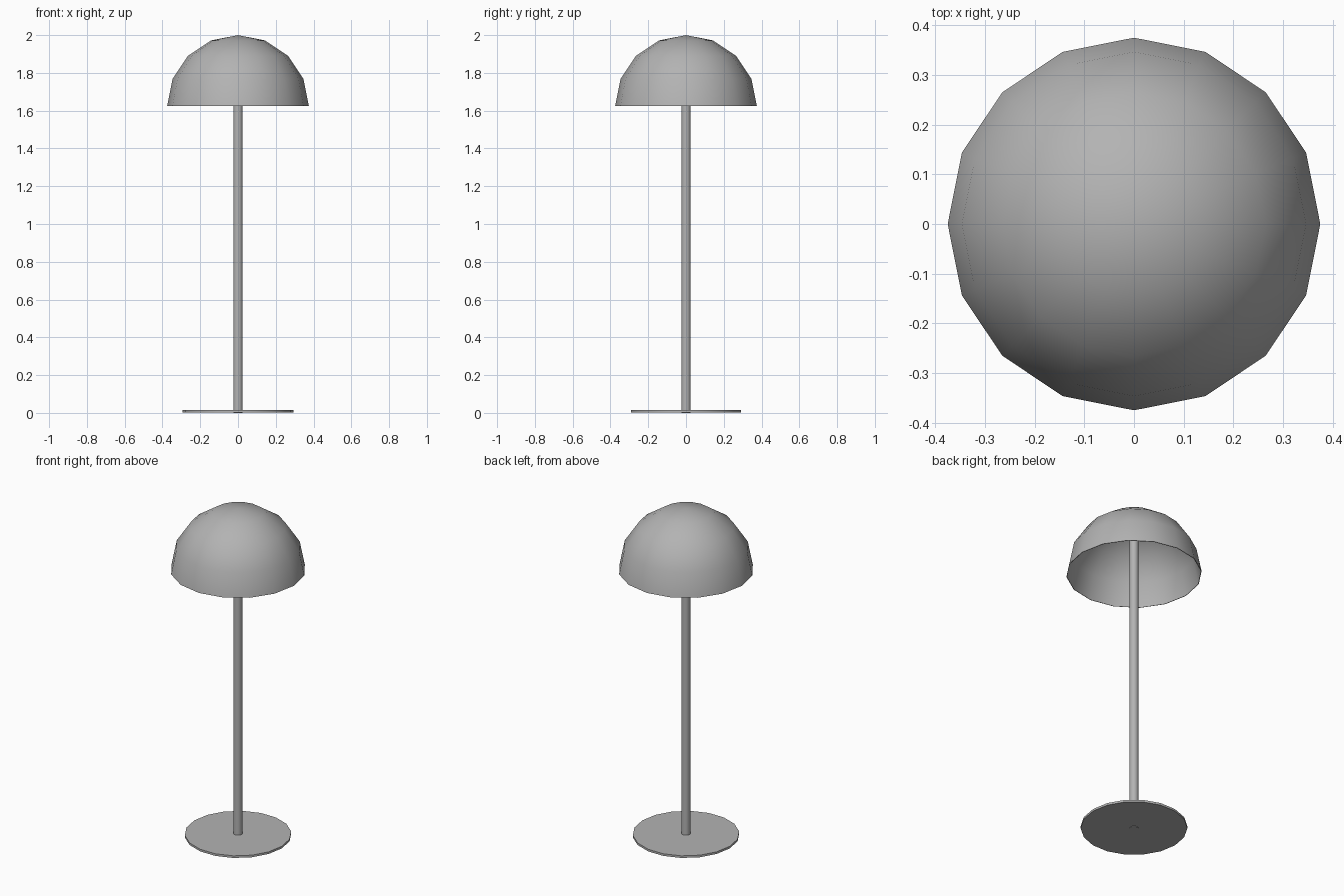
import bpy, bmesh, math

if "Cube" in bpy.data.objects:
    bpy.data.objects.remove(bpy.data.objects["Cube"])

# mid-dark grey shared by all parts
grey = bpy.data.materials.new("grey")
grey.diffuse_color = (0.45, 0.45, 0.45, 1)
grey.use_nodes = True
grey.node_tree.nodes["Principled BSDF"].inputs["Base Color"].default_value = grey.diffuse_color


def finish(obj, name):
    obj.name = name
    obj.data.materials.append(grey)
    bpy.ops.object.select_all(action='DESELECT')
    obj.select_set(True)
    bpy.context.view_layer.objects.active = obj
    for mod in list(obj.modifiers):
        bpy.ops.object.modifier_apply(modifier=mod.name)
    bpy.ops.object.shade_smooth_by_angle(angle=math.radians(40))


def cylinder(name, sides, radius, z0, z1):
    # turned so that one corner lies on the x axis
    bpy.ops.mesh.primitive_cylinder_add(vertices=sides, radius=radius, depth=z1 - z0,
                                        location=(0, 0, (z0 + z1) / 2),
                                        rotation=(0, 0, math.pi / 2))
    finish(bpy.context.object, name)


# round foot plate and pole running from the foot to the top of the shade
cylinder("base", 18, 0.295, 0.003, 0.016)
cylinder("pole", 16, 0.025, 0.0, 1.99)

# hemispherical shade, open underneath
bpy.ops.mesh.primitive_uv_sphere_add(segments=16, ring_count=8, radius=0.375,
                                     location=(0, 0, 1.625))
shade = bpy.context.object
bm = bmesh.new()
bm.from_mesh(shade.data)
bmesh.ops.delete(bm, geom=[v for v in bm.verts if v.co.z < -0.01], context='VERTS')
bm.to_mesh(shade.data)
bm.free()

# thin sheet thickness, grown inward
wall = shade.modifiers.new("wall", 'SOLIDIFY')
wall.thickness = 0.003
wall.offset = -1
finish(shade, "shade")
